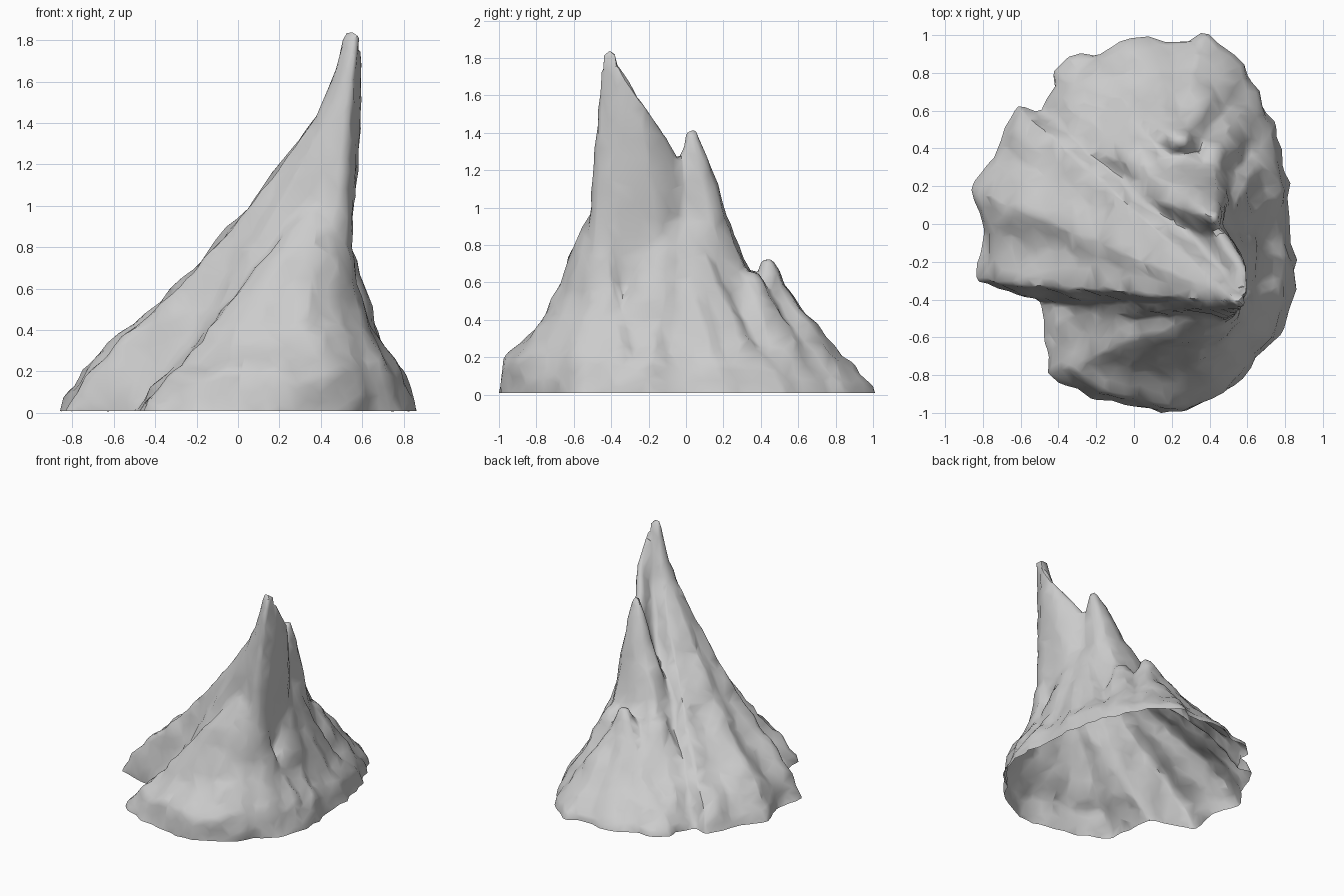
import bpy, bmesh
from mathutils import Vector, noise

if "Cube" in bpy.data.objects:
    bpy.data.objects.remove(bpy.data.objects["Cube"])

bm = bmesh.new()

def crag(base, apex, profile):
    """Closed loft from a footprint polygon to an apex; profile = (inset, height fraction)."""
    ax, ay, az = apex
    rings = []
    for s, f in [(0, -0.1 / az)] + profile:
        rings.append([bm.verts.new((x + (ax - x) * s, y + (ay - y) * s, az * f)) for x, y in base])
    n = len(base)
    faces = [bm.faces.new(rings[0][::-1]), bm.faces.new(rings[-1])]
    for a, b in zip(rings, rings[1:]):
        for i in range(n):
            j = (i + 1) % n
            faces.append(bm.faces.new((a[i], a[j], b[j], b[i])))
    bmesh.ops.recalc_face_normals(bm, faces=faces)

STRAIGHT = [(0, 0), (.3, .3), (.6, .61), (.85, .88), (.93, 1)]

# main leaning spire with long western slab
crag([(-.88, .18), (-.8, -.03), (-.83, -.3), (-.45, -.42), (-.15, -.45), (.15, -.52), (.48, -.55),
      (.5, -.3), (.5, .1), (.1, .5), (-.4, .58), (-.62, .63), (-.7, .42)], (.57, -.42, 1.84),
     [(0, 0), (.025, .05), (.08, .115), (.27, .24), (.38, .325), (.52, .445), (.64, .545),
      (.78, .69), (.86, .78), (.93, .9), (.955, .985), (.965, 1)])
# thick summit column
crag([(.2, -.5), (.4, -.57), (.48, -.53), (.49, -.4), (.49, -.1), (.2, -.15)], (.6, -.42, 1.83),
     [(0, 0), (.5, .68), (.7, .87), (.8, .95), (.87, 1)])
# descending ridge from the summit to the saddle
for i in range(15):
    t = i / 14
    y = -.36 + .31 * t
    crag([(.47, y - .16), (.48, y), (.48, y + .2), (.1, y + .25), (-.2, y), (-.2, y - .1)],
         (.61 - .14 * max(0, t - .4) / .6, y, 1.75 - .49 * t), STRAIGHT)
# second peak
crag([(.5, -.3), (.58, .1), (.58, .4), (.42, .62), (.05, .66), (-.35, .6), (-.45, .3), (.1, -.3)],
     (.44, .02, 1.42), [(0, 0), (.25, .22), (.5, .47), (.75, .74), (.88, .92), (.95, 1)])
# northern mound
crag([(-.43, .55), (-.43, .8), (-.36, .88), (-.2, .9), (-.08, .99), (.08, .98), (.17, .94), (.35, 1.01),
      (.55, .93), (.61, .8), (.66, .65), (.64, .3), (.2, .1), (-.3, .2)], (.26, .42, .72),
     [(0, 0), (.02, .06), (.2, .23), (.4, .38), (.6, .58), (.8, .83), (.93, 1)])
# low fills either side of the mound
crag([(-.55, .5), (-.44, .72), (-.1, .88), (.3, .75), (.2, .1), (-.3, .1)], (.08, .28, .66),
     [(0, 0), (.03, .1), (.3, .38), (.6, .72), (.8, 1)])
crag([(.2, .2), (.66, .2), (.74, .5), (.64, .72), (.3, .75)], (.4, .33, .66),
     [(0, 0), (.03, .12), (.3, .38), (.6, .72), (.85, 1)])
# southern buttress: bulging front, and a straight western flank
crag([(-.36, -.5), (-.36, -.78), (-.2, -.9), (.0, -.94), (.15, -1), (.4, -.94), (.57, -.82), (.64, -.7),
      (.76, -.62), (.82, -.3), (.5, -.1), (0, -.1)], (.45, -.45, .97),
     [(0, 0), (.01, .1), (.06, .2), (.27, .33), (.46, .43), (.6, .57), (.7, .76), (.83, .91), (.92, 1)])
crag([(-.48, -.4), (-.46, -.8), (-.2, -.92), (.3, -.93), (.6, -.5), (.3, -.2)], (.4, -.47, 1.0),
     [(0, 0), (.03, .06), (.18, .2), (.35, .38), (.6, .64), (.75, .82), (.93, 1)])
# upper flank running up to the summit
crag([(-.46, -.4), (-.4, -.5), (.1, -.56), (.45, -.55), (.5, -.45), (.4, -.3)], (.5, -.44, 1.5),
     STRAIGHT)
# eastern skirt
crag([(.75, .54), (.8, .25), (.83, .22), (.82, -.1), (.88, -.2), (.83, -.42), (.78, -.6), (.6, -.7),
      (.2, -.3), (.2, .45), (.65, .57)], (.45, -.05, .93),
     [(0, 0), (.02, .06), (.1, .16), (.3, .29), (.45, .44), (.6, .63), (.75, .85), (.85, 1)])

mesh = bpy.data.meshes.new("rock_spire")
bm.to_mesh(mesh)
bm.free()
rock = bpy.data.objects.new("rock_spire", mesh)
bpy.context.collection.objects.link(rock)
bpy.context.view_layer.objects.active = rock
rock.select_set(True)

# fuse the crags into one skin
rem = rock.modifiers.new("fuse", 'REMESH')
rem.mode = 'VOXEL'
rem.voxel_size = 0.018
smo = rock.modifiers.new("weather", 'SMOOTH')
smo.factor, smo.iterations = 0.5, 5
for m in ("fuse", "weather"):
    bpy.ops.object.modifier_apply(modifier=m)

# erosion: gullies plus small chips, then cut open at the ground
bm = bmesh.new()
bm.from_mesh(mesh)
bm.normal_update()
moves = []
for v in bm.verts:
    p = v.co
    gully = noise.noise(Vector((p.x * 5, p.y * 5, p.z * 2.2)))
    chip = noise.noise(Vector((p.x * 9 + 7, p.y * 9, p.z * 9)))
    fade = 1 - 0.7 * min(1, max(0, p.z) / 1.3)
    moves.append(v.normal * (0.03 * gully + 0.022 * chip) * fade)
for v, d in zip(bm.verts, moves):
    v.co += d
bmesh.ops.bisect_plane(bm, geom=bm.verts[:] + bm.edges[:] + bm.faces[:], plane_co=(0, 0, 0.008),
                       plane_no=(0, 0, 1), clear_inner=True)
bm.to_mesh(mesh)
bm.free()

# broad irregular facets
dec = rock.modifiers.new("facets", 'DECIMATE')
dec.ratio = 0.06
bpy.ops.object.modifier_apply(modifier="facets")
bpy.ops.object.shade_smooth_by_angle(angle=0.8)
